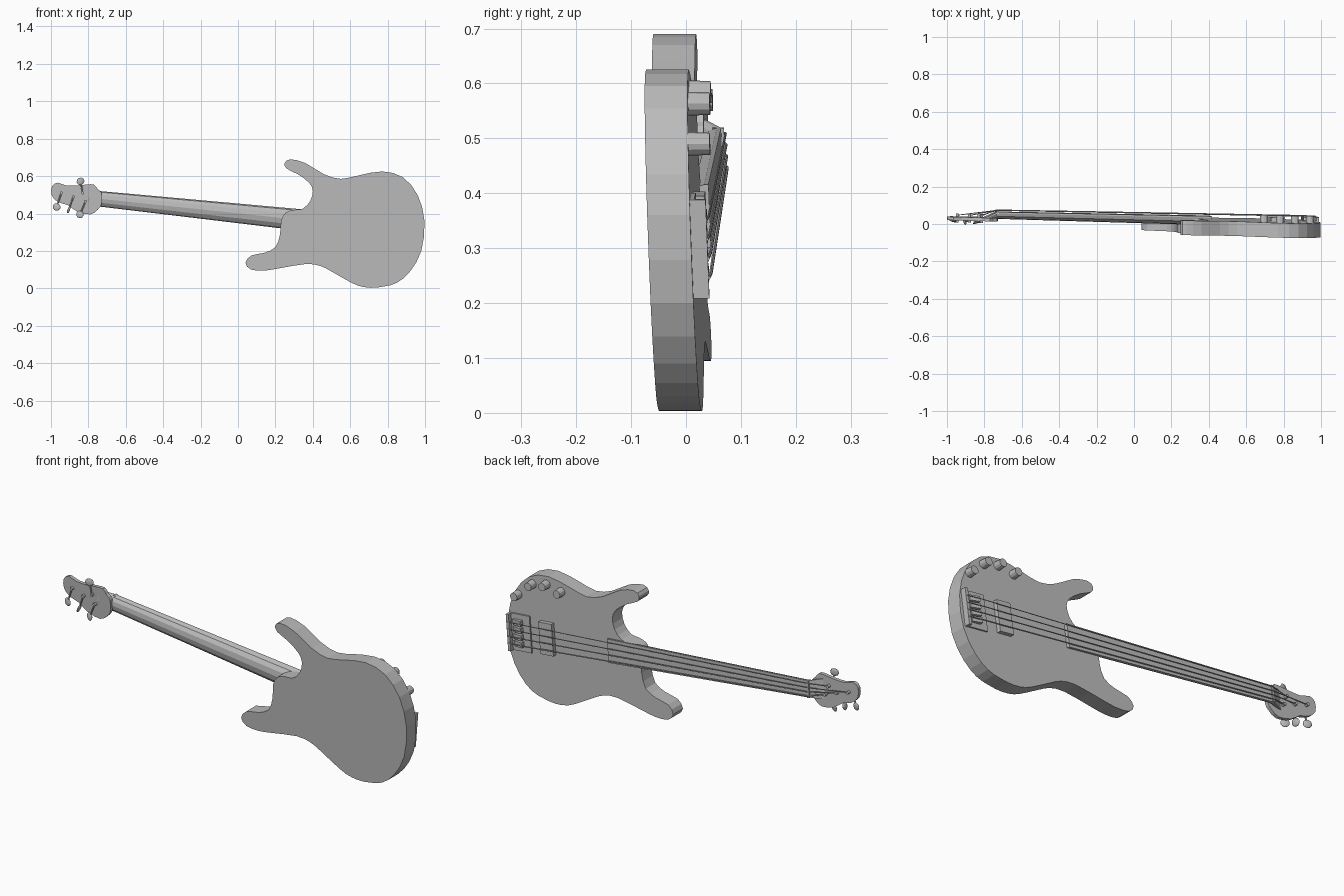
import bpy
import bmesh
from math import sin, cos, pi
from mathutils import Matrix, Vector

cube = bpy.data.objects.get("Cube")
if cube:
    bpy.data.objects.remove(cube)

# One plain grey for the whole instrument
grey = bpy.data.materials.new("plain_grey")
grey.use_nodes = True
grey.diffuse_color = (0.5, 0.5, 0.5, 1)
grey.node_tree.nodes["Principled BSDF"].inputs["Base Color"].default_value = (0.5, 0.5, 0.5, 1)

# Parts are made lying face up with the head at +X; this stands them up
# with the strings to the back and the slight lean of the instrument.
STAND = Matrix(((-1, 0, 0, 0),
                (0.032, -0.0355, 1, 0.013),
                (0, 1, 0, 0),
                (0, 0, 0, 1)))
SLOPE = 0.105


def finish(name, bm):
    bmesh.ops.recalc_face_normals(bm, faces=bm.faces[:])
    mesh = bpy.data.meshes.new(name)
    bm.to_mesh(mesh)
    bm.free()
    mesh.transform(STAND)
    mesh.materials.append(grey)
    obj = bpy.data.objects.new(name, mesh)
    bpy.context.collection.objects.link(obj)
    return obj


def loft(name, rings):
    """Skin matching closed rings of points and cap both ends."""
    bm = bmesh.new()
    rows = [[bm.verts.new(p) for p in ring] for ring in rings]
    n = len(rows[0])
    for low, high in zip(rows, rows[1:]):
        for i in range(n):
            j = (i + 1) % n
            bm.faces.new((low[i], low[j], high[j], high[i]))
    bm.faces.new(rows[0][::-1])
    bm.faces.new(rows[-1])
    return finish(name, bm)


def on_neck(a, off, h):
    """A point measured from the line down the middle of the neck."""
    return Vector((a - SLOPE * off, 0.401 + SLOPE * a + off, h))


def block(name, a0, a1, half, h0, h1, off=0.0, h1_end=None):
    """Box lined up with the neck, optionally with a sloping top."""
    def rect(a, top):
        return [on_neck(a, off + s * half, h)
                for s, h in ((-1, h0), (1, h0), (1, top), (-1, top))]
    return loft(name, [rect(a0, h1), rect(a1, h1 if h1_end is None else h1_end)])


def slab(name, outline, h0, h1):
    """Round off an outline given in hundredths and give it thickness."""
    pts = [Vector((-x, z)) / 100 for x, z in outline]
    smooth = []
    for i, p in enumerate(pts):
        q, r = pts[(i + 1) % len(pts)], pts[(i + 2) % len(pts)]
        smooth += [p, (9 * (p + q) - pts[i - 1] - r) / 16]
    return loft(name, [[(p.x, p.y, h) for p in smooth] for h in (h0, h1)])


def rod(name, start, end, radius, sides=12, tip=None):
    start, end = Vector(start), Vector(end)
    axis = end - start
    turn = axis.to_track_quat('Z', 'Y').to_matrix().to_4x4()
    bm = bmesh.new()
    bmesh.ops.create_cone(bm, cap_ends=True, segments=sides, radius1=radius,
                          radius2=tip or radius, depth=axis.length,
                          matrix=Matrix.Translation((start + end) / 2) @ turn)
    return finish(name, bm)


# Body: two horns and rounded lower bouts
slab("body", [
    (25, 67), (28, 69), (36, 67), (46, 61), (55, 58.5), (65, 60.5), (77, 62.5),
    (88, 59.5), (96, 50), (99.7, 36), (98, 20), (92, 9), (85, 3), (78, 1),
    (71, 0.3), (64, 1.5), (57, 5), (50, 9), (44, 12), (36, 13), (21, 10.5),
    (14, 9.5), (7, 10), (4, 13.5), (7, 17.5), (14, 19), (20, 22), (22.5, 29),
    (23, 36), (25.5, 40.5), (30, 42), (34.5, 42.5), (38.5, 46.5), (40, 52),
    (38, 56.5), (32, 61), (26, 64)], -0.039, 0.039)


# Neck: flat top, faceted round back, ramp down to the headstock
def neck_ring(a, half, top, depth):
    edge = top - 0.008
    ring = [on_neck(a, half * cos(t * pi / 6), edge - depth * sin(t * pi / 6))
            for t in range(7)]
    return ring + [on_neck(a, -half, top), on_neck(a, half, top)]


loft("neck", [neck_ring(-0.41, 0.058, 0.056, 0.042),
              neck_ring(0.735, 0.041, 0.046, 0.03),
              neck_ring(0.80, 0.05, 0.014, 0.012)])
block("nut", 0.728, 0.74, 0.041, 0.03, 0.051)

# Headstock
slab("headstock", [
    (-73, 51), (-75, 53), (-77, 55.5), (-81, 55.5), (-86, 55), (-92, 55),
    (-96.5, 56.5), (-99.5, 54.5), (-99.5, 49.5), (-96, 46), (-91, 44.5),
    (-86, 41), (-79, 39.5), (-75, 42), (-73, 45)], -0.004, 0.014)

# Tuners: post, shaft behind the headstock and flat key, with its roll
tuners = [((0.815, 0.465), (0.845, 0.395), 0.4),
          ((0.88, 0.49), (0.905, 0.42), 1.4),
          ((0.945, 0.51), (0.97, 0.435), 0.3),
          ((0.83, 0.51), (0.842, 0.572), 0.3)]
for i, (post, key, roll) in enumerate(tuners, 1):
    back = -0.011
    rod(f"tuner_post_{i}", (*post, back - 0.005), (*post, 0.03), 0.008)
    rod(f"tuner_shaft_{i}", (*post, back), (*key, back), 0.004, 8)
    along = Vector((key[0] - post[0], key[1] - post[1], 0))
    place = (Matrix.Translation((*key, back))
             @ along.to_track_quat('X', 'Z').to_matrix().to_4x4()
             @ Matrix.Rotation(roll, 4, 'X')
             @ Matrix.Diagonal((0.02, 0.022, 0.006, 1)))
    bm = bmesh.new()
    bmesh.ops.create_uvsphere(bm, u_segments=10, v_segments=6, radius=1, matrix=place)
    finish(f"tuner_key_{i}", bm)

# Pickup and bridge
block("pickup", -0.80, -0.725, 0.078, 0.035, 0.06)
block("bridge_plate", -0.975, -0.86, 0.09, 0.035, 0.047)
block("bridge_lip", -0.98, -0.965, 0.09, 0.035, 0.068)

# Strings with their saddles, from the bridge over the nut to the posts
for i, (post, key, roll) in enumerate(tuners, 1):
    side = (i - 2.5) / 1.5
    block(f"saddle_{i}", -0.95, -0.90, 0.013, 0.045, 0.058, 0.052 * side, 0.067)
    path = [on_neck(-0.975, 0.052 * side, 0.068), on_neck(-0.90, 0.052 * side, 0.07),
            on_neck(0.734, 0.031 * side, 0.054), Vector((*post, 0.022))]
    gauge = 0.0038 - 0.0004 * i
    loft(f"string_{i}", [[p + Vector((0, gauge * cos(t * pi / 3), gauge * sin(t * pi / 3)))
                          for t in range(6)] for p in path])

# Control knobs along the edge of the body
for i, (x, z) in enumerate([(0.94, 0.49), (0.86, 0.563), (0.78, 0.584), (0.695, 0.57)], 1):
    rod(f"knob_{i}", (-x, z, 0.035), (-x, z, 0.078), 0.022, 12, 0.02)
